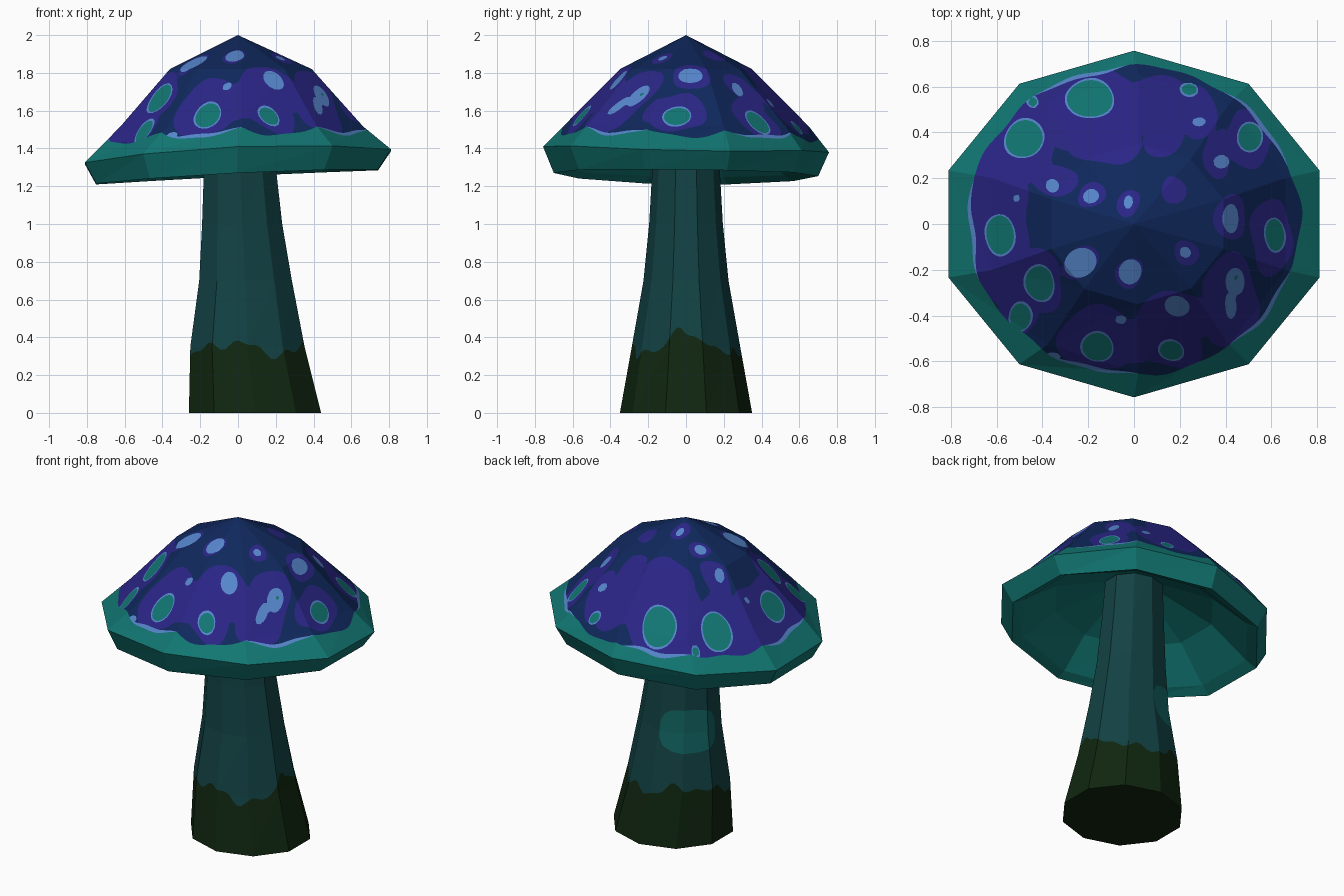
import bpy, bmesh, math
from math import sin, cos, hypot, atan2, radians, exp
from mathutils import Vector

if "Cube" in bpy.data.objects:
    bpy.data.objects.remove(bpy.data.objects["Cube"])

SIDES = 10


def material(name, rgb):
    m = bpy.data.materials.new(name)
    lin = [((c / 255 + 0.055) / 1.055) ** 2.4 if c > 10 else c / 255 / 12.92 for c in rgb]
    m.diffuse_color = (*lin, 1)
    m.use_nodes = True
    m.node_tree.nodes["Principled BSDF"].inputs["Base Color"].default_value = m.diffuse_color
    return m


NAVY = material("navy", (15, 40, 92))
PURPLE = material("purple", (42, 37, 134))
BLUE = material("light blue", (86, 134, 204))
TEAL = material("teal", (17, 118, 114))
DARK_TEAL = material("dark teal", (18, 65, 67))
MOSS = material("moss green", (16, 38, 16))
PATCH = material("stem patch teal", (17, 98, 96))


def ring(cx, rx, ry, height):
    """Ten-sided ring with a vertex facing front; height is a function of x, y."""
    pts = []
    for i in range(SIDES):
        a = radians(-90 + 36 * i)
        x, y = cx + rx * cos(a), ry * sin(a)
        pts.append(Vector((x, y, height(x, y))))
    return pts


def level(z):
    return lambda x, y: z


def skin(rings):
    """Triangles between successive rings."""
    tris = []
    for a, b in zip(rings, rings[1:]):
        for i in range(SIDES):
            j = (i + 1) % SIDES
            if len(b) == 1:
                tris.append((a[i], a[j], b[0]))
            else:
                tris += [(a[i], a[j], b[j]), (a[i], b[j], b[i])]
    return tris


def subdivide(tri, n):
    a, b, c = tri
    p = lambda i, j: a + (b - a) * (i / n) + (c - a) * (j / n)
    for i in range(n):
        for j in range(n - i):
            yield [p(i, j), p(i + 1, j), p(i, j + 1)]
            if i + j < n - 1:
                yield [p(i + 1, j), p(i + 1, j + 1), p(i, j + 1)]


def split(poly, field):
    """Cut a polygon along field = 0; returns (inside, outside)."""
    vals = [field(p) for p in poly]
    if all(v < 0 for v in vals):
        return poly, []
    if all(v >= 0 for v in vals):
        return [], poly
    inside, outside = [], []
    for k, p in enumerate(poly):
        q, v, w = poly[(k + 1) % len(poly)], vals[k], vals[(k + 1) % len(poly)]
        (inside if v < 0 else outside).append(p)
        if (v < 0) != (w < 0):
            m = p + (q - p) * (v / (v - w))
            inside.append(m)
            outside.append(m)
    return inside, outside


def build(name, tris, base, layers=(), n=1):
    """Mesh whose faces are cut along each layer's outline and coloured by it."""
    bm = bmesh.new()
    for tri in tris:
        for small in subdivide(tri, n):
            pieces = [(small, 0)]
            for k, (field, _) in enumerate(layers, 1):
                new = []
                for poly, mat in pieces:
                    inside, outside = split(poly, field)
                    new += [(inside, k), (outside, mat)]
                pieces = [q for q in new if len(q[0]) > 2]
            for poly, mat in pieces:
                bm.faces.new([bm.verts.new(p) for p in poly]).material_index = mat
    bmesh.ops.remove_doubles(bm, verts=bm.verts, dist=0.00005)
    me = bpy.data.meshes.new(name)
    bm.to_mesh(me)
    bm.free()
    for m in [base] + [l[1] for l in layers]:
        me.materials.append(m)
    ob = bpy.data.objects.new(name, me)
    bpy.context.collection.objects.link(ob)
    return ob


def blobs(spots, grow=0.0, wobble=0.0):
    """Union of ellipses (x, y, rx, ry) seen from above, with wavy edges."""
    def field(p):
        x = p.x + wobble * sin(23 * p.y + 1)
        y = p.y + wobble * sin(21 * p.x + 2)
        return min((hypot((x - a) / (r + grow), (y - b) / (s + grow)) - 1) * min(r, s)
                   for a, b, r, s in spots)
    return field


# Painted spots on the cap
teal_spots = [
    (-.19, .545, .10, .08), (-.48, .37, .08, .08), (-.585, -.045, .06, .085),
    (-.41, -.26, .06, .075), (-.50, -.41, .045, .06), (-.157, -.54, .065, .06),
    (.166, -.555, .05, .04), (.505, .38, .05, .06), (.615, -.045, .04, .07),
    (.245, .59, .033, .024), (.45, -.235, .013, .013), (-.44, .53, .02, .02)]
blue_spots = [
    (-.19, .118, .035, .032), (-.025, .10, .02, .03), (-.235, -.17, .07, .065),
    (-.015, -.205, .05, .055), (.22, -.122, .025, .025), (.425, .02, .035, .065),
    (.385, .27, .035, .03), (.28, .45, .03, .02), (-.36, .17, .03, .03),
    (.185, -.36, .055, .045), (.445, -.255, .042, .06), (.42, -.36, .025, .06),
    (-.06, -.415, .025, .02), (-.515, .11, .015, .017), (-.35, -.575, .03, .018)]
purple_areas = [
    (-.19, .50, .27, .18), (-.12, .35, .16, .09), (.13, .38, .085, .10),
    (.10, .54, .20, .10), (.27, .50, .09, .12), (.37, .30, .06, .11),
    (.50, .37, .10, .13), (-.50, .35, .16, .18), (-.60, .0, .14, .33),
    (-.36, .20, .11, .07), (-.42, -.25, .11, .14), (-.52, -.40, .09, .11),
    (-.16, -.50, .17, .14), (.03, -.50, .20, .10), (.17, -.53, .14, .10),
    (.20, -.40, .20, .10), (.42, -.34, .12, .21), (.60, -.05, .09, .17)]
purple_rings = [
    (.425, .02, .07, .10), (-.025, .10, .05, .06), (.165, .14, .055, .06),
    (-.19, .118, .06, .055), (.22, -.122, .055, .055), (-.235, -.17, .076, .07),
    (-.015, -.205, .06, .067)]


# Wavy teal border round the cap, with a broken light blue edge
def border(p):
    a = atan2(p.y, p.x)
    edge = (.868 + .02 * sin(a) - .02 * cos(2 * a)
            + .008 * sin(9 * a + 1) + .006 * sin(17 * a))
    return edge - hypot(p.x / .855, p.y / .76)


def border_edge(p):
    return border(p) - .022 * sin(5 * atan2(p.y, p.x) - radians(100))


# Cap: tilted ten-sided shell
rim = ring(0, .852, .757, lambda x, y: 1.395 + .043 * x - .02 * y - .06 * x * x)
rim_low = ring(-.005, .785, .70, lambda x, y: 1.262 + .05 * x - .012 * y - .022 * x * x)
lip = ring(-.005, .72, .64, lambda x, y: 1.285 + .05 * x - .012 * y)
hollow = ring(0, .50, .45, lambda x, y: 1.45 + .03 * x)
hollow_top = ring(0, .15, .14, level(1.58))
shoulder = ring(.02, .675, .65, level(1.517))
crown = ring(.015, .395, .35, level(1.82))
apex = [Vector((0, 0, 2))]

build("cap_top", skin([rim, shoulder, crown, apex]), NAVY, [
    (blobs(purple_areas + purple_rings, wobble=.012), PURPLE),
    (border_edge, BLUE),
    (blobs(blue_spots, wobble=.004), BLUE),
    (blobs(teal_spots, grow=.008, wobble=.006), BLUE),
    (blobs(teal_spots, wobble=.004), TEAL),
    (border, TEAL)], n=18)
build("cap_underside", skin([hollow_top, hollow, lip, rim_low, rim]), TEAL)


# Stem: leaning, flared ten-sided column with mossy foot and one pale patch
def moss(p):
    a = atan2(p.y, p.x - .05)
    return p.z - (.34 + .03 * sin(3 * a + 1) + .02 * sin(7 * a) + .015 * sin(13 * a)
                  + .13 * exp(-((a + .15) / .16) ** 2))


def pale_patch(p):
    da = (atan2(p.y, p.x - .04) % math.tau - radians(136)) / radians(44)
    dz = (p.z - .71) / .135
    return abs(da) ** 3 + abs(dz) ** 3 - 1


stem_rings = [ring(cx, rx, ry, level(z)) for z, cx, rx, ry in [
    (0, .09, .368, .35), (.35, .05, .318, .287), (.7, .04, .258, .225),
    (1.0, .022, .223, .195), (1.3, .01, .20, .178), (1.62, 0, .18, .165)]]
build("stem", skin(stem_rings), DARK_TEAL, [(moss, MOSS), (pale_patch, PATCH)], n=8)

# Stem foot
foot = [stem_rings[0][::-1], [Vector((.09, 0, 0))]]
build("stem_foot", skin(foot), MOSS)
